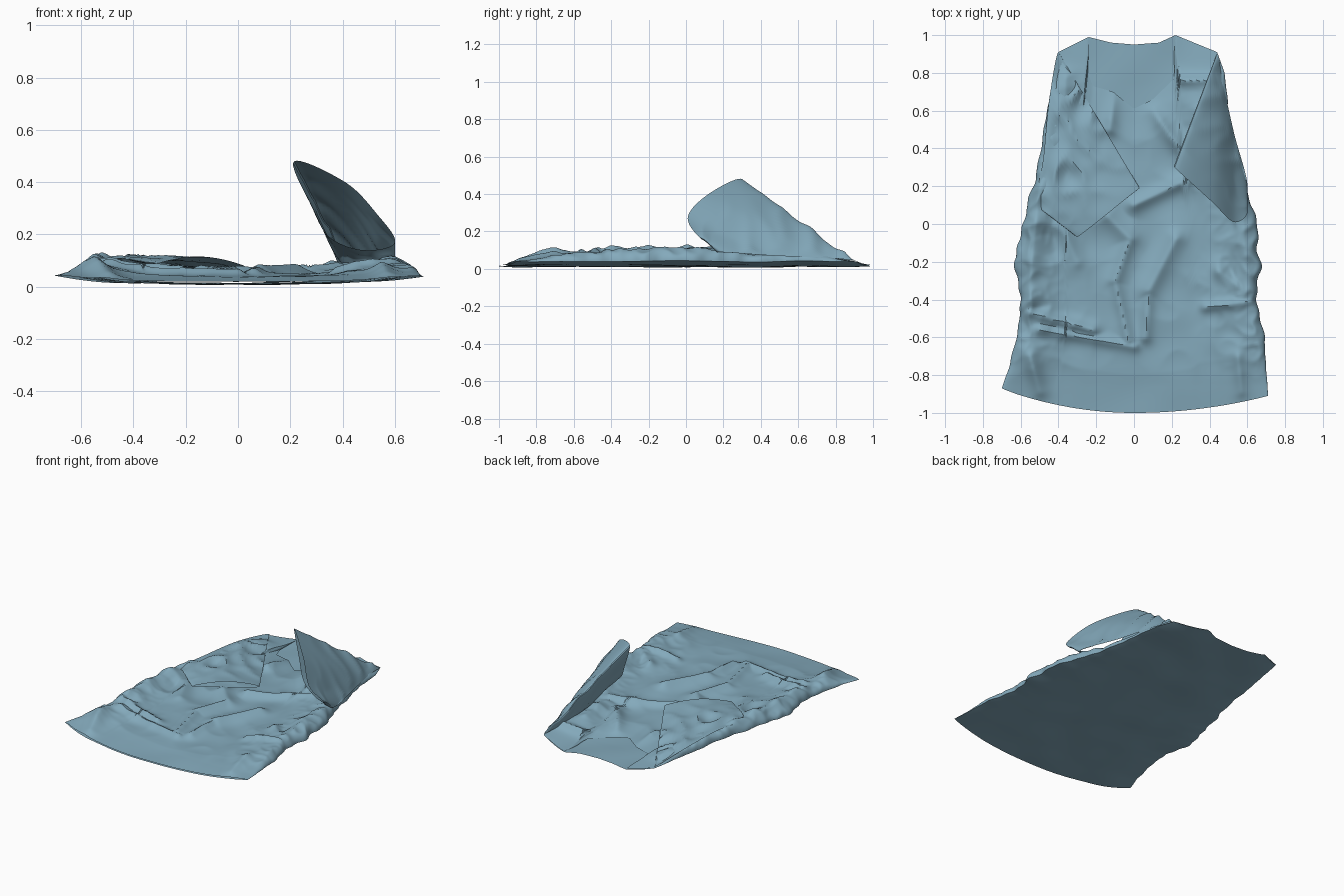
import bpy
from mathutils import Vector, noise

if "Cube" in bpy.data.objects:
    bpy.data.objects.remove(bpy.data.objects["Cube"])


def interp(keys, t):
    """Piecewise linear lookup in (position, value) pairs."""
    if t <= keys[0][0]:
        return keys[0][1]
    for (a, va), (b, vb) in zip(keys, keys[1:]):
        if t <= b:
            return va + (vb - va) * (t - a) / (b - a)
    return keys[-1][1]


# outline of the garment: half widths by y, top edges by u (-1 left .. 1 right)
LEFT = [(-.9, .71), (-.75, .66), (-.6, .62), (-.4, .60), (-.2, .63), (0, .59),
        (.3, .51), (.6, .46), (.91, .40)]
RIGHT = [(-.91, .71), (-.6, .69), (-.4, .65), (-.2, .665), (0, .65), (.2, .59),
         (.3, .56), (.6, .50), (.8, .48), (.91, .44)]
BACK_TOP = [(-1, .91), (-.6, .99), (-.3, .96), (0, .95), (.3, .96), (.5, 1), (1, .91)]
FRONT_TOP = [(-1, .91), (-.6, .99), (-.58, .80), (-.5, .73), (-.25, .70), (0, .61),
             (.2, .66), (.44, .77), (.5, 1), (1, .91)]

# folds in the front: x0, y0, x1, y1, height, width
FOLDS = [
    (-.15, .05, -.02, -.08, .035, .05), (-.02, -.08, -.10, -.30, .035, .04),
    (-.10, -.30, -.03, -.62, .03, .035), (.22, -.08, .08, -.35, .04, .05),
    (.08, -.35, .06, -.60, .03, .035), (.00, .10, .38, .28, .035, .04),
    (.10, .60, .27, .36, .035, .04), (-.10, .68, -.13, .50, .03, .04),
    (-.55, -.47, -.22, -.56, .035, .035), (-.50, -.56, .00, -.65, .025, .03),
    (.38, -.44, .62, -.41, .03, .03), (.45, -.25, .62, -.38, .03, .04),
    (-.50, .20, -.56, -.40, .045, .06), (-.55, -.70, -.50, -.89, .05, .05),
    (.57, .20, .60, -.35, .04, .06), (.55, -.70, .57, -.89, .03, .04),
    (-.36, .78, -.38, .45, .02, .05), (.24, .76, .43, .76, .03, .03),
    (-.38, .0, -.30, -.2, .025, .05), (.34, .60, .36, .35, .03, .06),
]


def fold_height(x, y):
    z = 0
    for x0, y0, x1, y1, h, w in FOLDS:
        dx, dy = x1 - x0, y1 - y0
        t = min(1, max(0, ((x - x0) * dx + (y - y0) * dy) / (dx * dx + dy * dy)))
        d = ((x - x0 - t * dx) ** 2 + (y - y0 - t * dy) ** 2) ** .5
        if d < 3 * w:
            z = max(z, h * 2.718 ** -((d / w) ** 1.5))
    return z


def crease(x, y, scale, seed):
    """Sharp crumple pattern, about 0..1."""
    return 1 - min(1, 2.2 * abs(noise.noise(Vector((x * scale, y * scale, seed)))))


def finish(name, verts, rows, cols, wrap=False):
    faces = []
    for j in range(rows - 1):
        for i in range(cols if wrap else cols - 1):
            k = (i + 1) % cols
            faces.append((j * cols + i, j * cols + k, (j + 1) * cols + k, (j + 1) * cols + i))
    me = bpy.data.meshes.new(name)
    me.from_pydata(verts, [], faces)
    me.update()
    ob = bpy.data.objects.new(name, me)
    bpy.context.collection.objects.link(ob)
    mat = bpy.data.materials.get("cloth") or bpy.data.materials.new("cloth")
    mat.diffuse_color = (.23, .40, .50, 1)
    mat.use_nodes = True
    mat.node_tree.nodes["Principled BSDF"].inputs["Base Color"].default_value = mat.diffuse_color
    me.materials.append(mat)
    bpy.ops.object.select_all(action='DESELECT')
    ob.select_set(True)
    bpy.context.view_layer.objects.active = ob
    bpy.ops.object.shade_smooth_by_angle(angle=.7)
    return ob


def panel(name, top, front, rows=170, cols=140):
    verts = []
    for j in range(rows):
        v = j / (rows - 1)
        for i in range(cols):
            s = 2 * i / (cols - 1) - 1
            u = s * (1.5 - .5 * s * s)
            hem = -1 + (.13 if u < 0 else .09) * u * u
            y = hem + (interp(top, u) - hem) * v
            # crumpled side seams, calm at hem and shoulders
            calm = min(1, max(0, (y + .85) * 4), max(0, (.85 - y) * 3))
            ripple = .022 * noise.noise(Vector((u * 2, y * 11, 3))) * calm * u * u
            x = u * (interp(LEFT if u < 0 else RIGHT, y) + ripple)
            low = .012 + .028 * u ** 4 + .008 * noise.noise(Vector((x * 4, y * 4, 7)))
            z = max(0, low)
            if front:
                close = max(0, 1 - u ** 12) ** .5
                ends = min(1, .25 + v * 6, .15 + (1 - v) * 7)
                side = min(1, .35 + .65 * u * u)
                crumple = .03 * crease(x, y, 4.5, 1) * calm * side
                crumple += .025 * crease(x, y, 11, 5) * calm * u ** 4
                z += .003 * (1 - abs(u)) + close * (
                    (.022 + .022 * u * u + crumple * .8) * ends
                    + fold_height(x, y) * min(1, .4 + v * 8, .2 + (1 - v) * 9))
            verts.append((x, y, z))
    return finish(name, verts, rows, cols)


def loop(points, n=10):
    """Closed smooth curve through the points."""
    p = [Vector(q) for q in points]
    out = []
    for i in range(len(p)):
        a, b, c, d = (p[(i + k) % len(p)] for k in (-1, 0, 1, 2))
        for k in range(n):
            t = k / n
            out.append(.5 * (2 * b + (c - a) * t + (2 * a - 5 * b + 4 * c - d) * t * t
                             + (3 * b - a - 3 * c + d) * t ** 3))
    return out


def sleeve(name, armhole, rim, wrinkle, rows=50):
    a, b = loop(armhole), loop(rim)
    verts = []
    for j in range(rows):
        t = j / (rows - 1)
        for p, q in zip(a, b):
            c = p.lerp(q, t)
            fade = (1 - t) * min(1, t * 8)
            c.z += wrinkle * (crease(c.x, c.y, 6, 2) - .4) * fade
            verts.append(c)
    return finish(name, verts, rows, len(a), True)


panel("back_panel", BACK_TOP, False)
panel("front_panel", FRONT_TOP, True)

# left sleeve folded flat across the front: shoulder, outer side, underarm, inner side
sleeve("left_sleeve",
       [(-.40, .91, .045), (-.45, .65, .085), (-.48, .35, .10), (-.52, .10, .09),
        (-.43, .20, .08), (-.40, .40, .075), (-.38, .65, .06)],
       [(.03, .19, .075), (-.06, .12, .105), (-.17, .03, .115), (-.30, -.07, .09),
        (-.22, .0, .08), (-.14, .06, .075), (-.06, .12, .07)], .05)

# right sleeve standing up with its opening towards the hem
sleeve("right_sleeve",
       [(.44, .90, .045), (.47, .75, .06), (.53, .48, .07), (.60, .20, .09),
        (.50, .22, .09), (.40, .42, .09), (.40, .70, .07)],
       [(.215, .30, .48), (.41, .12, .40), (.53, .01, .28), (.60, .07, .17),
        (.48, .15, .14), (.35, .21, .19), (.28, .26, .31)], .03)
